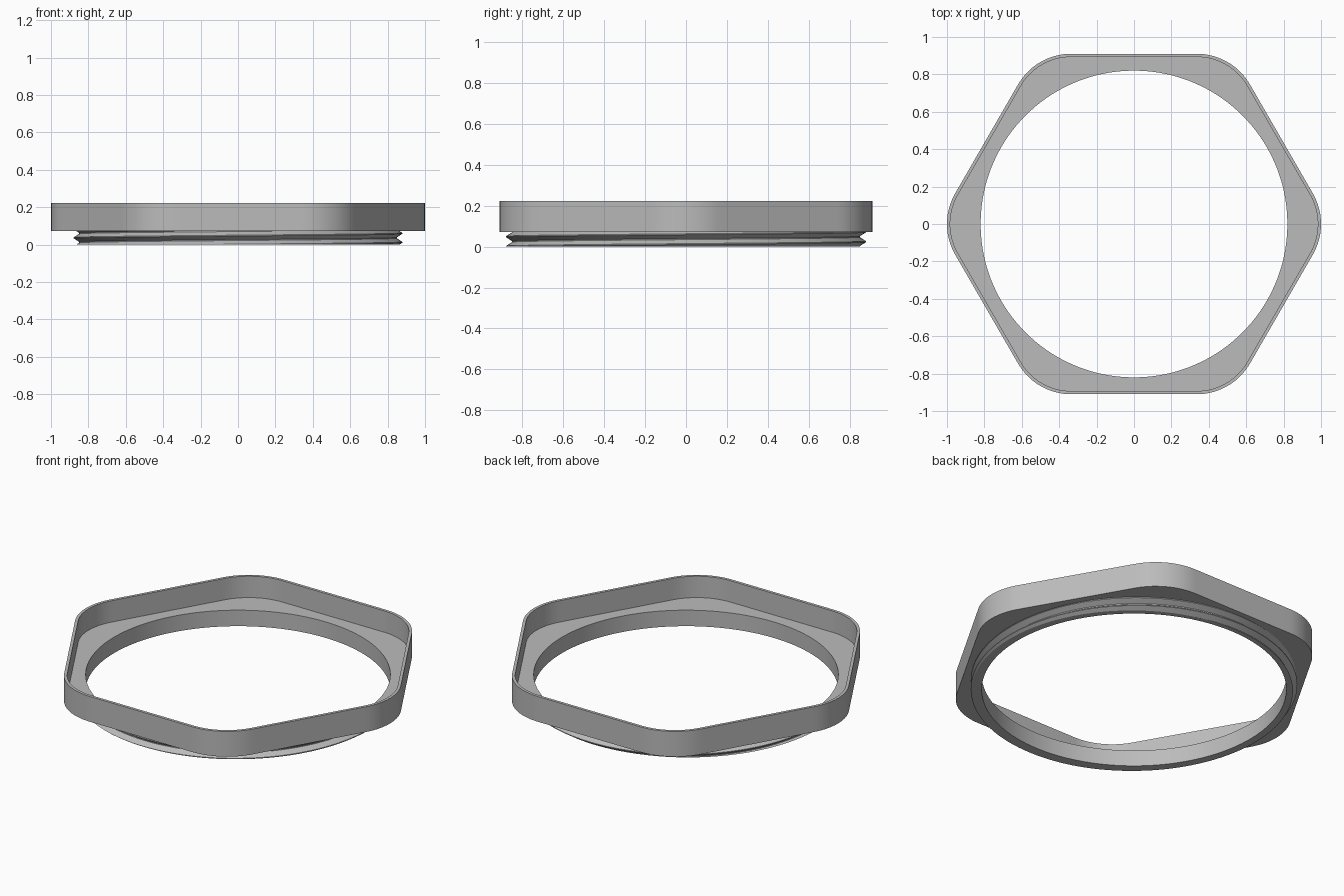
import bpy, bmesh, math

if "Cube" in bpy.data.objects:
    bpy.data.objects.remove(bpy.data.objects["Cube"])

# One grey for every part
grey = bpy.data.materials.new("plain grey")
grey.use_nodes = True
colour = (0.5, 0.5, 0.5, 1)
grey.diffuse_color = colour
grey.node_tree.nodes["Principled BSDF"].inputs["Base Color"].default_value = colour

SEGMENTS = 240
HOLE, CORE, ROOT, CREST = 0.82, 0.84, 0.849, 0.879
FLANGE_BOTTOM, FLOOR, TOP = 0.072, 0.095, 0.222
APOTHEM, FILLET, WALL = 0.91, 0.328, 0.017
PITCH, START = 0.048, 0.012


def hexagon(inset):
    """Radius of a rounded hexagon, with corners on the x axis, at an angle."""
    apothem, fillet = APOTHEM - inset, FILLET - inset
    centre = (apothem - fillet) * 2 / math.sqrt(3)
    tangent = math.pi / 6 - math.atan2(centre / 2, apothem)

    def radius(angle):
        off = abs((angle + math.pi / 6) % (math.pi / 3) - math.pi / 6)
        if off > tangent:
            return apothem / math.cos(math.pi / 6 - off)
        return centre * math.cos(off) + math.sqrt(fillet ** 2 - (centre * math.sin(off)) ** 2)
    return radius


def circle(r):
    return lambda angle: r


def polar(bm, r, angle, z):
    return bm.verts.new((r * math.cos(angle), r * math.sin(angle), z))


def finish(name, bm):
    bmesh.ops.remove_doubles(bm, verts=bm.verts, dist=1e-5)
    bmesh.ops.dissolve_degenerate(bm, edges=bm.edges, dist=1e-5)
    bmesh.ops.recalc_face_normals(bm, faces=bm.faces)
    mesh = bpy.data.meshes.new(name)
    bm.to_mesh(mesh)
    bm.free()
    mesh.materials.append(grey)
    obj = bpy.data.objects.new(name, mesh)
    bpy.context.collection.objects.link(obj)
    bpy.ops.object.select_all(action="DESELECT")
    obj.select_set(True)
    bpy.context.view_layer.objects.active = obj
    bpy.ops.object.shade_smooth_by_angle(angle=math.radians(25))
    return obj


# Hexagonal tray with its round collar, one closed cross-section
outer, inner = hexagon(0), hexagon(WALL)
section = [(outer, FLANGE_BOTTOM), (outer, TOP), (inner, TOP), (inner, FLOOR),
           (circle(HOLE), FLOOR), (circle(HOLE), 0), (circle(CORE), 0),
           (circle(CORE), FLANGE_BOTTOM)]
bm = bmesh.new()
columns = []
for i in range(SEGMENTS):
    angle = math.tau * i / SEGMENTS
    columns.append([polar(bm, shape(angle), angle, z) for shape, z in section])
for i, col in enumerate(columns):
    nxt = columns[(i + 1) % SEGMENTS]
    for j in range(len(section)):
        k = (j + 1) % len(section)
        bm.faces.new((col[j], nxt[j], nxt[k], col[k]))
finish("hexagonal_ring", bm)


# Screw thread: V-shaped helix trimmed flat at the collar's ends
def thread_radius(z, angle):
    turn = ((z - START) / PITCH - angle / math.tau) % 1
    distance = min(turn, 1 - turn) * 2
    slope = min(max((distance - 0.1) / 0.8, 0), 1)
    return CREST + (ROOT - CREST) * slope


bm = bmesh.new()
columns = []
for i in range(SEGMENTS + 1):
    angle = math.tau * i / SEGMENTS
    col = [polar(bm, CORE, angle, 0)]
    for turn in range(-3, 4):
        for step in (-0.05, 0.05, 0.45, 0.55):
            z = START + PITCH * (turn + step + angle / math.tau)
            z = min(max(z, 0), FLANGE_BOTTOM)
            col.append(polar(bm, thread_radius(z, angle), angle, z))
    col.append(polar(bm, CORE, angle, FLANGE_BOTTOM))
    columns.append(col)
for col, nxt in zip(columns, columns[1:]):
    for j in range(len(col) - 1):
        bm.faces.new((col[j], nxt[j], nxt[j + 1], col[j + 1]))
finish("screw_thread", bm)
